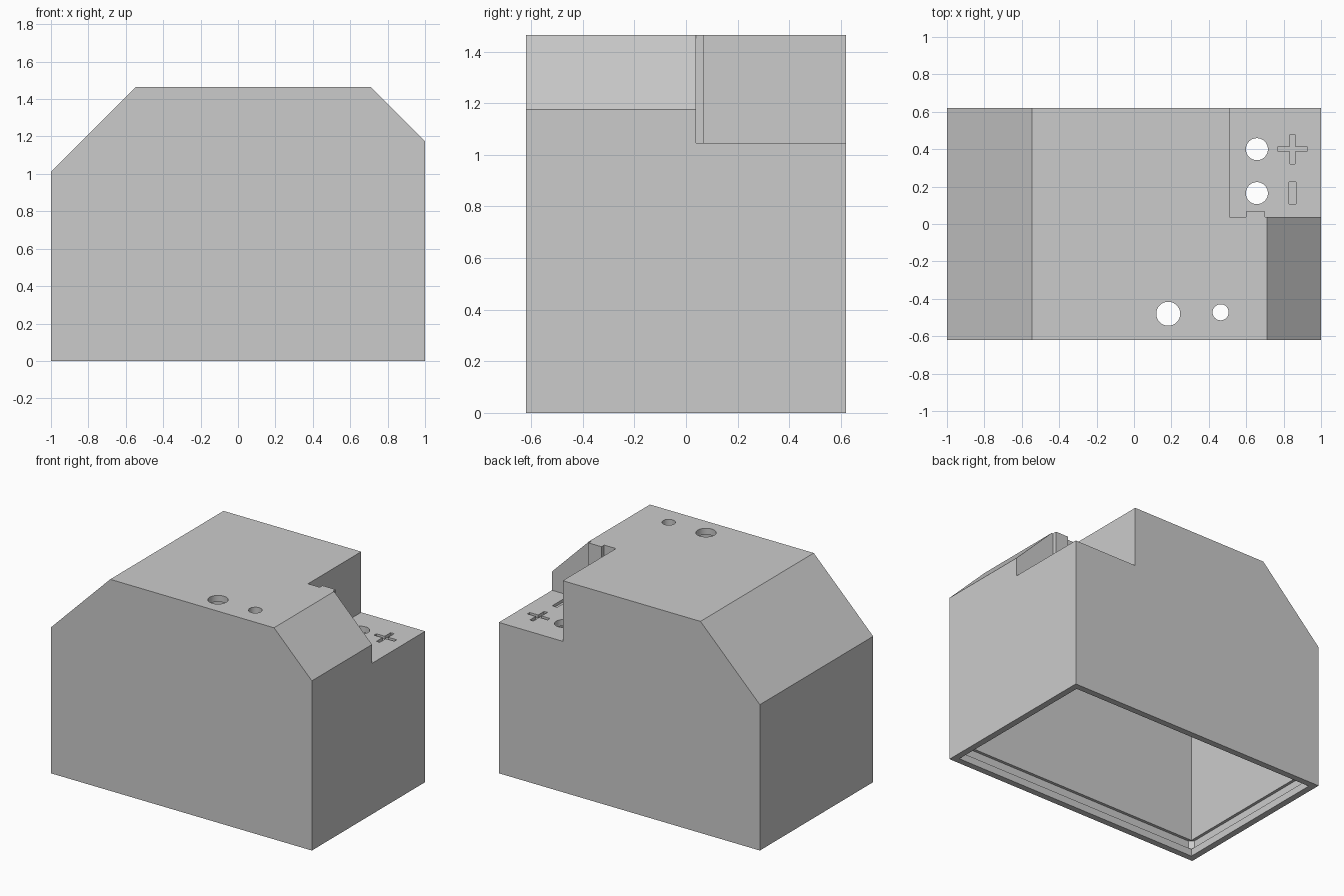
import bpy
import bmesh
from math import sqrt

if "Cube" in bpy.data.objects:
    bpy.data.objects.remove(bpy.data.objects["Cube"])

HALF_X, HALF_Y, TOP = 1.0, 0.62, 1.465
LEFT_EAVE, RIGHT_EAVE = 1.01, 1.175
WALL = 0.044
SHELF_X, SHELF_Y, SHELF_Z = 0.51, 0.038, 1.045
MARK_Z = SHELF_Z - 0.02

grey = bpy.data.materials.new("plain grey")
grey.use_nodes = True
colour = (0.6, 0.6, 0.6, 1)
grey.diffuse_color = colour
grey.node_tree.nodes["Principled BSDF"].inputs["Base Color"].default_value = colour


def finish(name, bm):
    bmesh.ops.recalc_face_normals(bm, faces=bm.faces)
    mesh = bpy.data.meshes.new(name)
    bm.to_mesh(mesh)
    bm.free()
    mesh.materials.append(grey)
    obj = bpy.data.objects.new(name, mesh)
    bpy.context.collection.objects.link(obj)
    return obj


def house(name, inset, bottom):
    """Prism with two sloped shoulders, shrunk evenly by inset."""
    k = inset * (sqrt(2) - 1)
    x, top = HALF_X - inset, TOP - inset
    left, right = LEFT_EAVE - k, RIGHT_EAVE - k
    profile = [(-x, bottom), (x, bottom), (x, right), (x - (top - right), top),
               (-x + (top - left), top), (-x, left)]
    bm = bmesh.new()
    y = HALF_Y - inset
    face = bm.faces.new([bm.verts.new((px, -y, pz)) for px, pz in profile])
    ext = bmesh.ops.extrude_face_region(bm, geom=[face])
    verts = [v for v in ext["geom"] if isinstance(v, bmesh.types.BMVert)]
    bmesh.ops.translate(bm, verts=verts, vec=(0, 2 * y, 0))
    return finish(name, bm)


def box(name, low, high, chamfer=0):
    """Block between two corners, with optional cut upright edges."""
    bm = bmesh.new()
    bmesh.ops.create_cube(bm, size=1)
    for v in bm.verts:
        v.co = [a if c < 0 else b for c, a, b in zip(v.co, low, high)]
    if chamfer:
        upright = [e for e in bm.edges
                   if abs(e.verts[0].co.z - e.verts[1].co.z) > 0.001]
        bmesh.ops.bevel(bm, geom=upright, offset=chamfer, segments=1, affect="EDGES")
    return finish(name, bm)


def drill(name, x, y, radius, z):
    bm = bmesh.new()
    bmesh.ops.create_cone(bm, cap_ends=True, segments=32, radius1=radius,
                          radius2=radius, depth=0.4)
    bmesh.ops.translate(bm, verts=bm.verts, vec=(x, y, z))
    return finish(name, bm)


def combine(target, tool, operation="DIFFERENCE"):
    """Apply a boolean and discard its tool."""
    tool.hide_render = True
    mod = target.modifiers.new("cut", "BOOLEAN")
    mod.operation, mod.object, mod.solver = operation, tool, "EXACT"
    bpy.context.view_layer.objects.active = target
    bpy.ops.object.modifier_apply(modifier=mod.name)
    bpy.data.objects.remove(tool)


# Outer shell with the corner shelf cut away around a small rib
shell = house("housing", 0, 0)
notch = box("shelf_cutter", (SHELF_X, SHELF_Y, SHELF_Z), (2, 2, 2))
rib = box("rib", (0.6, -1, 0), (0.7, 0.068, 3))
combine(notch, rib)
combine(shell, notch)

# Hollow interior, keeping a wall around the shelf
cavity = house("cavity", WALL, -0.1)
keep = box("shelf_wall", (SHELF_X - WALL, SHELF_Y - WALL, SHELF_Z - WALL), (2, 2, 2))
combine(cavity, keep)
combine(shell, cavity)

# Groove around the inside for a base lid
gx, gy = HALF_X - WALL + 0.02, HALF_Y - WALL + 0.02
combine(shell, box("lid_groove", (-gx, -gy, 0.05), (gx, gy, 0.115), 0.025))

# Holes through the top and the shelf
for x, y, radius, z in ((0.183, -0.48, 0.064, TOP), (0.463, -0.472, 0.043, TOP),
                        (0.657, 0.4, 0.059, SHELF_Z), (0.657, 0.165, 0.059, SHELF_Z)):
    combine(shell, drill("hole", x, y, radius, z))

# Engraved polarity marks: plus and minus
plus = box("plus", (0.77, 0.388, MARK_Z), (0.926, 0.414, TOP))
upright = box("upright", (0.835, 0.322, MARK_Z), (0.861, 0.479, TOP))
combine(plus, upright, "UNION")
combine(shell, plus)
combine(shell, box("minus", (0.829, 0.107, MARK_Z), (0.867, 0.225, TOP)))

# Smooth hole walls, crisp edges elsewhere
bpy.ops.object.select_all(action="DESELECT")
shell.select_set(True)
bpy.context.view_layer.objects.active = shell
bpy.ops.object.shade_smooth_by_angle(angle=0.5)
